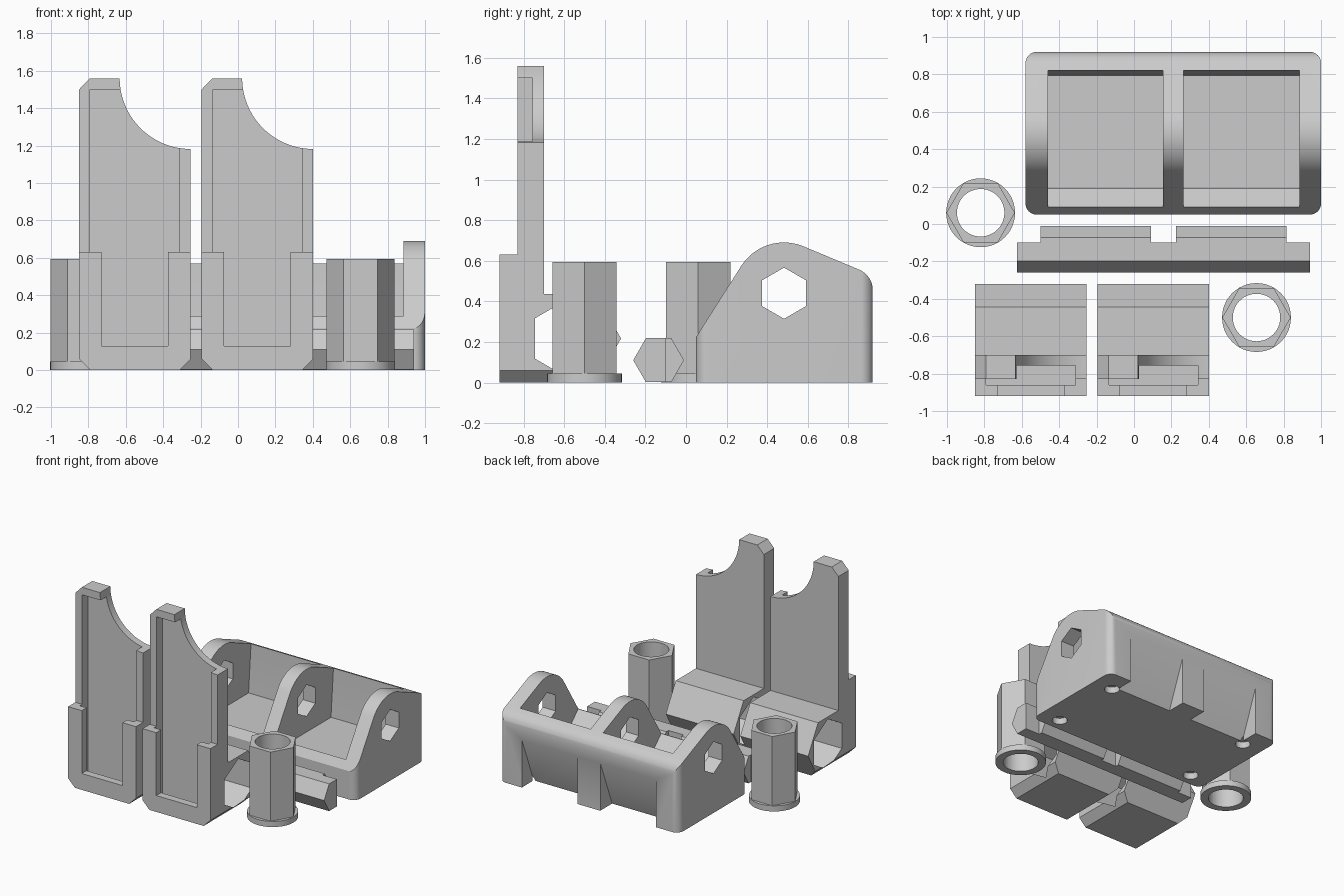
import bpy, bmesh, math
from mathutils import Vector

if "Cube" in bpy.data.objects:
    bpy.data.objects.remove(bpy.data.objects["Cube"])

grey = bpy.data.materials.new("light_grey")
grey.diffuse_color = (0.6, 0.6, 0.6, 1)
grey.use_nodes = True
grey.node_tree.nodes["Principled BSDF"].inputs["Base Color"].default_value = grey.diffuse_color


def prism(name, pts, axis, a, b):
    """Extrude a 2D outline along an axis from a to b."""
    def place(p, t):
        return {"X": (t, p[0], p[1]), "Y": (p[0], t, p[1]), "Z": (p[0], p[1], t)}[axis]
    bm = bmesh.new()
    lo = [bm.verts.new(place(p, a)) for p in pts]
    hi = [bm.verts.new(place(p, b)) for p in pts]
    bm.faces.new(lo)
    bm.faces.new(hi)
    n = len(pts)
    for i in range(n):
        j = (i + 1) % n
        bm.faces.new((lo[i], lo[j], hi[j], hi[i]))
    bmesh.ops.recalc_face_normals(bm, faces=bm.faces)
    me = bpy.data.meshes.new(name)
    bm.to_mesh(me)
    bm.free()
    me.materials.append(grey)
    ob = bpy.data.objects.new(name, me)
    bpy.context.collection.objects.link(ob)
    return ob


def box(name, x0, x1, y0, y1, z0, z1):
    return prism(name, [(x0, y0), (x1, y0), (x1, y1), (x0, y1)], "Z", z0, z1)


def arc(cx, cy, r, a0, a1, n):
    """Points on an arc, angles in degrees, both ends included."""
    return [(cx + r * math.cos(math.radians(a0 + (a1 - a0) * i / n)),
             cy + r * math.sin(math.radians(a0 + (a1 - a0) * i / n))) for i in range(n + 1)]


def ring(cx, cy, r, n, start=0):
    return arc(cx, cy, r, start, start + 360, n)[:-1]


def combine(ob, tool, op="DIFFERENCE"):
    m = ob.modifiers.new("bool", "BOOLEAN")
    m.operation, m.solver, m.object = op, "EXACT", tool
    bpy.context.view_layer.objects.active = ob
    bpy.ops.object.modifier_apply(modifier=m.name)
    bpy.data.objects.remove(tool, do_unlink=True)


def smooth(ob):
    bpy.ops.object.select_all(action="DESELECT")
    ob.select_set(True)
    bpy.context.view_layer.objects.active = ob
    bpy.ops.object.shade_smooth_by_angle(angle=math.radians(25))


# Hinge bracket: side profile trimmed to a rounded rectangular footprint
profile = ([(0.05, 0), (0.05, 0.225)] + arc(0.483, 0.44, 0.25, 147.5, 66.5, 20)
           + arc(0.81, 0.455, 0.11, 66.5, 0, 10) + [(0.92, 0)])
bracket = prism("hinge_bracket", profile, "X", -0.58, 1.0)
r = 0.06
foot = (arc(1 - r, 0.92 - r, r, 0, 90, 8) + arc(-0.58 + r, 0.92 - r, r, 90, 180, 8)
        + arc(-0.58 + r, 0.05 + r, r, 180, 270, 8) + arc(1 - r, 0.05 + r, r, 270, 360, 8))
combine(bracket, prism("footprint", foot, "Z", -0.1, 1), "INTERSECT")
# two pockets between the three ears
pocket = [(0.09, 1), (0.09, 0.285), (0.19, 0.19), (0.79, 0.19), (0.82, 0.56), (0.82, 1)]
for x0, x1 in ((-0.46, 0.155), (0.265, 0.885)):
    combine(bracket, prism("pocket", pocket, "X", x0, x1))
# sloping recesses in the back, leaving wedge ribs
for x0, x1 in ((-0.38, 0.11), (0.31, 0.80)):
    combine(bracket, prism("recess", [(0.77, -0.001), (1, -0.001), (1, 0.38), (0.92, 0.38)], "X", x0, x1))
# hexagonal pivot hole and blind holes underneath
combine(bracket, prism("pivot", ring(0.483, 0.44, 0.126, 6, 30), "X", -1, 1.2))
for x in (-0.41, 0.83):
    for y in (0.15, 0.74):
        combine(bracket, prism("blind", ring(x, y, 0.055, 24), "Z", -0.1, 0.05))
smooth(bracket)

# Hexagonal bar with three notches along its rear edge
bar = prism("hex_bar", ring(-0.135, 0.11, 0.125, 6), "X", -0.625, 0.94)
for x0, x1 in ((-0.7, -0.5), (0.09, 0.225), (0.815, 1.0)):
    combine(bar, box("notch", x0, x1, -0.10, 0.1, -0.1, 0.4))

# Flanged hexagonal sleeves
for i, (cx, cy) in enumerate(((-0.82, 0.06), (0.655, -0.5))):
    sleeve = prism("hex_sleeve_%d" % (i + 1), ring(cx, cy, 0.183, 6), "Z", 0, 0.595)
    combine(sleeve, prism("flange", ring(cx, cy, 0.184, 48), "Z", 0, 0.045), "UNION")
    combine(sleeve, prism("bore", ring(cx, cy, 0.127, 48), "Z", -0.1, 0.8))
    smooth(sleeve)

# Tall slotted holders: side outline trimmed by front outline
side = [(-0.92, 0), (-0.445, 0), (-0.32, 0.217), (-0.445, 0.435), (-0.70, 0.435),
        (-0.70, 1.56), (-0.83, 1.56), (-0.83, 0.63), (-0.92, 0.63)]
for i, x in enumerate((-0.85, -0.195)):
    w = 0.597
    holder = prism("slotted_holder_%d" % (i + 1), side, "X", x, x + w)
    front = ([(x, 0.06), (x + 0.06, 0), (x + w - 0.06, 0), (x + w, 0.06)]
             + arc(x + w, 1.562, 0.38, 270, 180, 20) + [(x + 0.06, 1.562), (x, 1.50)])
    combine(holder, prism("front_outline", front, "Y", -1.1, 0), "INTERSECT")
    # card slot, front window and cross hole
    combine(holder, box("slot", x + 0.06, x + w - 0.06, -0.86, -0.757, 0.07, 1.50))
    combine(holder, box("window", x + 0.12, x + w - 0.12, -1.0, -0.85, 0.13, 1.0))
    combine(holder, prism("cross_hole", ring(-0.57, 0.217, 0.2, 6, 30), "X", x - 0.1, x + w + 0.1))
    smooth(holder)
